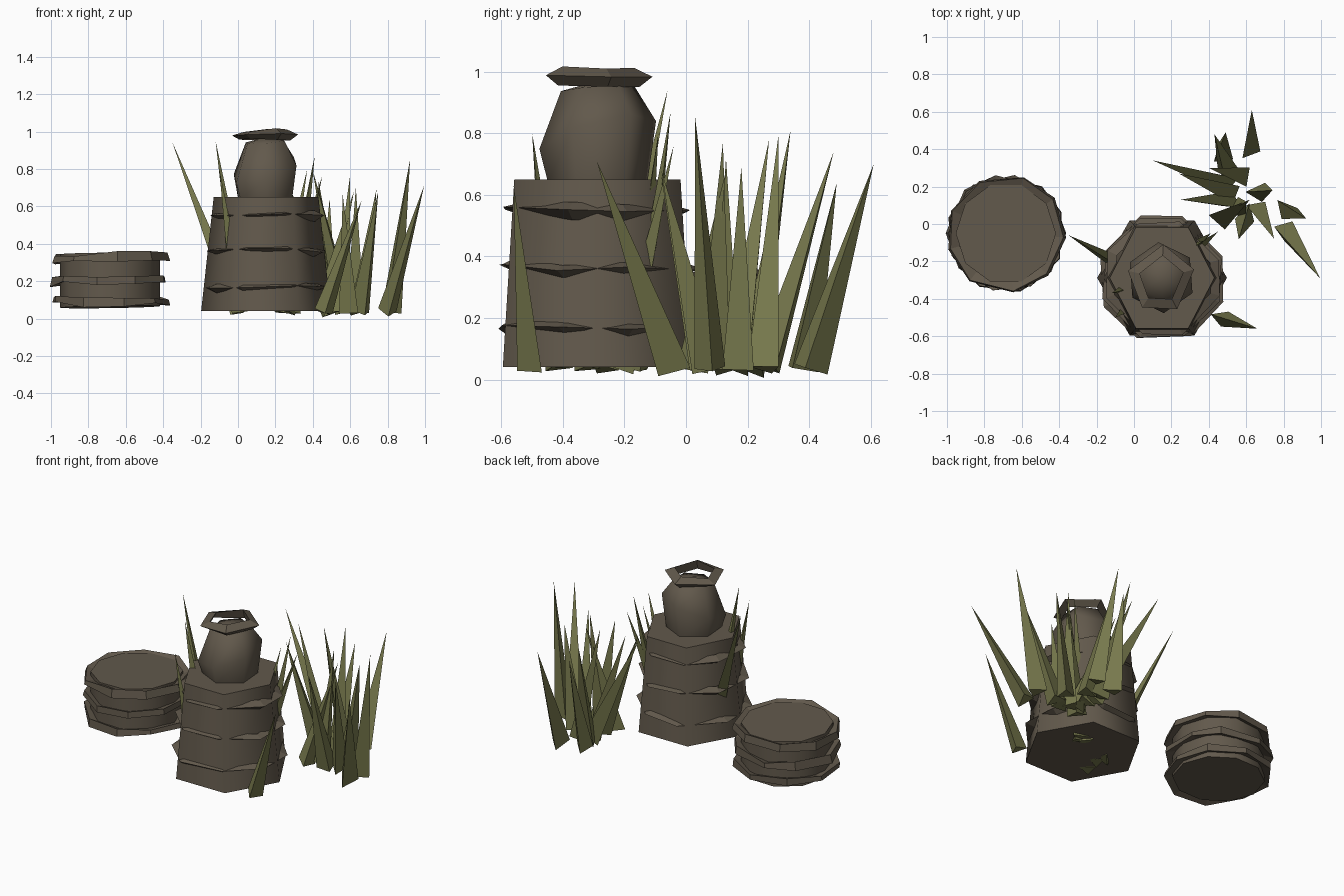
import bpy, bmesh, math, random
from mathutils import Vector

random.seed(4)
if "Cube" in bpy.data.objects:
    bpy.data.objects.remove(bpy.data.objects["Cube"])


def material(name, colour):
    m = bpy.data.materials.new(name)
    m.use_nodes = True
    m.diffuse_color = (*colour, 1)
    m.node_tree.nodes["Principled BSDF"].inputs["Base Color"].default_value = (*colour, 1)
    return m


bark = material("bark brown", (0.122, 0.1, 0.072))
leaf = material("grass green", (0.185, 0.19, 0.074))


def finish(bm, name, mat, smooth=None):
    bmesh.ops.recalc_face_normals(bm, faces=bm.faces)
    mesh = bpy.data.meshes.new(name)
    bm.to_mesh(mesh)
    bm.free()
    mesh.materials.append(mat)
    ob = bpy.data.objects.new(name, mesh)
    bpy.context.collection.objects.link(ob)
    if smooth:
        bpy.ops.object.select_all(action="DESELECT")
        bpy.context.view_layer.objects.active = ob
        ob.select_set(True)
        bpy.ops.object.shade_smooth_by_angle(angle=math.radians(smooth))
    return ob


def loft(name, centre, n, levels, phase=0, tilt=(0, 0), smooth=65):
    """Stack polygon rings (x radius, y radius, z, tilt amount) and cap both ends."""
    bm = bmesh.new()
    rings = []
    for rx, ry, z, lean in levels:
        ring = []
        for i in range(n):
            a = phase + math.tau * i / n
            c, s = math.cos(a), math.sin(a)
            dz = lean * (c * tilt[0] + s * tilt[1])
            ring.append(bm.verts.new((centre[0] + rx * c, centre[1] + ry * s, z + dz)))
        rings.append(ring)
    for a, b in zip(rings, rings[1:]):
        for i in range(n):
            j = (i + 1) % n
            bm.faces.new((a[i], a[j], b[j], b[i]))
    bm.faces.new(rings[0])
    bm.faces.new(rings[-1])
    return finish(bm, name, bark, smooth)


def ragged_ring(name, centre, n, section, z, wobble, phase=0):
    """Closed band with a three-point section (radius, height) and uneven corners."""
    bm = bmesh.new()
    stations = []
    for i in range(n):
        a = phase + math.tau * (i + random.uniform(-0.12, 0.12)) / n
        lift = random.uniform(-wobble, wobble)
        swell = random.uniform(0.5, 1.2)
        corners = []
        for r, dz in section:
            r += random.uniform(-0.6, 0.3) * wobble
            corners.append(bm.verts.new((centre[0] + r * math.cos(a),
                                         centre[1] + r * math.sin(a),
                                         z + dz * swell + lift)))
        stations.append(corners)
    for i in range(n):
        a, b = stations[i], stations[(i + 1) % n]
        for k in range(3):
            m = (k + 1) % 3
            bm.faces.new((a[k], a[m], b[m], b[k]))
    return finish(bm, name, bark)


# Tall stump with three bark bands, each a wedge that breaks through the sides
stump = (0.15, -0.288)
loft("stump", stump, 6, [(0.347, 0.355, 0.04, 0), (0.28, 0.312, 0.65, 0)])
for k, (z, r) in enumerate(((0.17, 0.35), (0.36, 0.336), (0.55, 0.322))):
    ragged_ring(f"stump_band_{k + 1}", stump, 8,
                [(r - 0.05, 0.026), (r, 0.004), (r - 0.05, -0.026)], z, 0.012, math.pi / 8)

# Low log section with three thick bark bands
log = (-0.685, -0.05)
loft("low_log", log, 10, [(0.268, 0.272, 0.062, 0.008), (0.268, 0.272, 0.348, 0.006)],
     tilt=(0.5, -0.8))
for k, z in enumerate((0.095, 0.205, 0.325)):
    ragged_ring(f"log_band_{k + 1}", log, 9,
                [(0.255, 0.0), (0.312, 0.024), (0.32, -0.024)], z, 0.012, 0.3 * k)

# Rounded block on the stump, with a leaning waist and nearly flat top
block = (0.145, -0.287)
loft("block", block, 6,
     [(0.16, 0.162, 0.64, 0), (0.186, 0.19, 0.795, 0.07),
      (0.115, 0.12, 0.945, 0.012), (0.02, 0.02, 0.965, 0)],
     phase=0.6, tilt=(0.7, 0.7), smooth=70)

# Open flared collar around the top of the block
ragged_ring("collar", (0.145, -0.292), 5,
            [(0.122, 0.026), (0.185, 0.002), (0.142, -0.026)], 0.98, 0.007, 0.3)

# Grass blades: base x, base y, tip x, tip y, tip z
tuft = [
    (0.8, -0.03, 0.995, -0.29, 0.71), (0.81, 0.08, 0.92, 0.03, 0.85),
    (0.62, 0.4, 0.63, 0.61, 0.7), (0.5, 0.27, 0.43, 0.48, 0.74),
    (0.47, 0.37, 0.49, 0.49, 0.64),
    (0.5, 0.22, 0.1, 0.34, 0.81), (0.52, 0.17, 0.24, 0.27, 0.78),
    (0.52, 0.12, 0.25, 0.13, 0.72), (0.66, 0.17, 0.74, 0.18, 0.69),
    (0.55, 0.08, 0.6, 0.12, 0.77), (0.58, 0.26, 0.4, 0.3, 0.79),
    (0.66, 0.08, 0.75, -0.08, 0.68), (0.6, 0.05, 0.56, -0.08, 0.66),
    (0.46, 0.03, 0.62, 0.13, 0.68),
]
stump_tuft = [
    (0.01, -0.27, -0.35, -0.06, 0.94), (0.02, -0.32, -0.12, -0.37, 0.95),
    (0.0, -0.42, -0.1, -0.5, 0.8), (0.26, -0.2, 0.45, -0.04, 0.76),
    (0.28, -0.16, 0.41, -0.05, 0.87), (0.22, -0.18, 0.37, -0.09, 0.8),
    (0.46, -0.5, 0.66, -0.56, 0.63),
]


def grass(name, blades, width):
    bm = bmesh.new()
    for bx, by, tx, ty, tz in blades:
        base, tip = Vector((bx, by, 0.035)), Vector((tx, ty, tz))
        axis = tip - base
        cone = bmesh.ops.create_cone(bm, cap_ends=True, segments=3, radius1=width,
                                     radius2=0.0, depth=axis.length)["verts"]
        turn = axis.to_track_quat("Z", "Y")
        spin = random.uniform(0, math.tau)
        for v in cone:
            x, y = v.co.x, v.co.y * 0.85
            flat = Vector((x * math.cos(spin) - y * math.sin(spin),
                           x * math.sin(spin) + y * math.cos(spin), v.co.z))
            v.co = turn @ flat + (base + tip) / 2
    return finish(bm, name, leaf)


grass("grass_tuft", tuft, 0.067)
grass("stump_grass", stump_tuft, 0.058)
